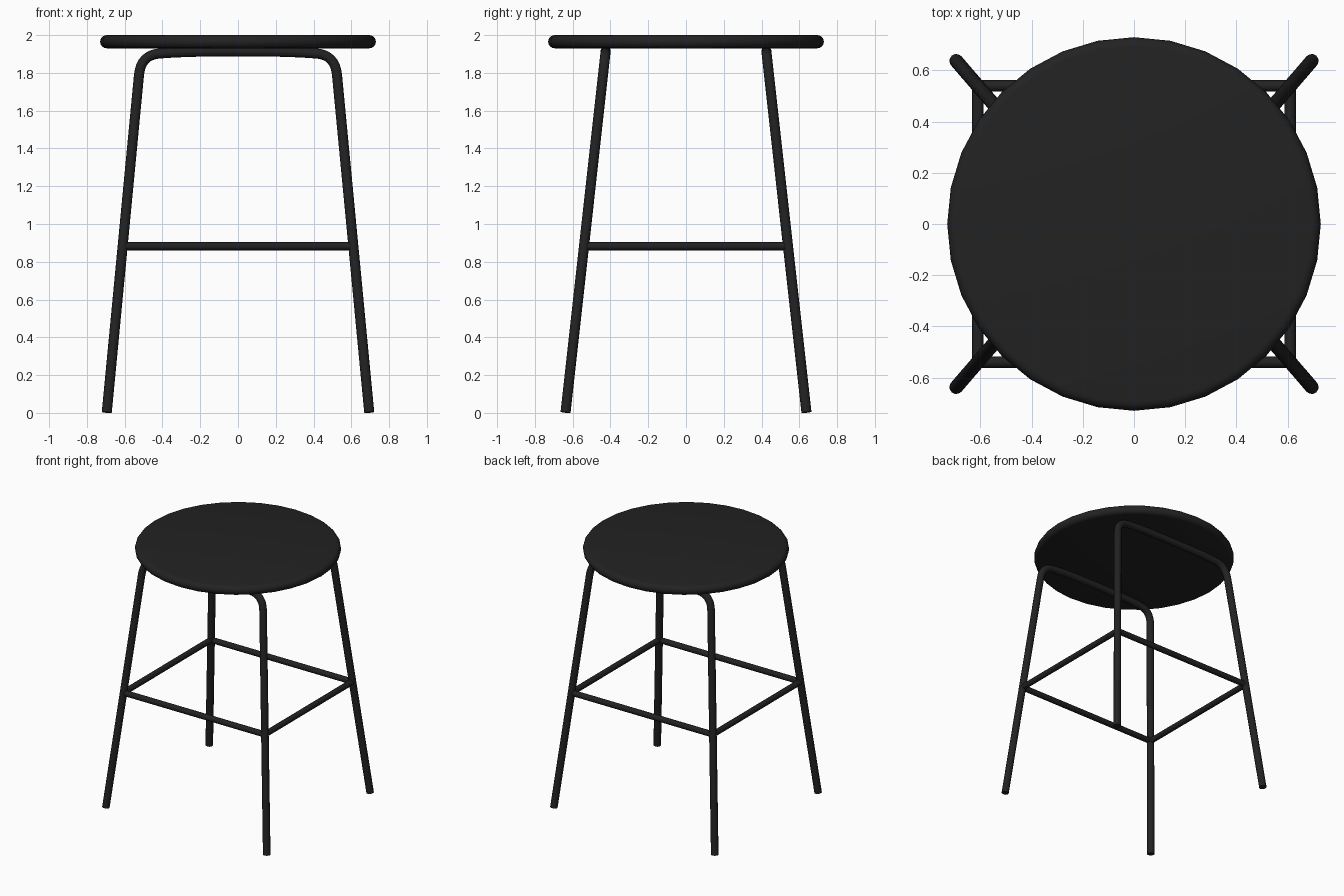
import bpy
import bmesh
import math
from mathutils import Vector

cube = bpy.data.objects.get("Cube")
if cube:
    bpy.data.objects.remove(cube, do_unlink=True)

TUBE = 0.027
RUNG = 0.022
RUNG_Z = 0.882

black = bpy.data.materials.new("matte black")
black.use_nodes = True
colour = (0.016, 0.016, 0.016, 1)
black.diffuse_color = colour
black.node_tree.nodes["Principled BSDF"].inputs["Base Color"].default_value = colour


def finish(obj):
    bpy.ops.object.select_all(action="DESELECT")
    obj.select_set(True)
    bpy.context.view_layer.objects.active = obj
    if obj.type == "CURVE":
        bpy.ops.object.convert(target="MESH")
        obj = bpy.context.object
    obj.data.materials.clear()
    obj.data.materials.append(black)
    bpy.ops.object.shade_smooth_by_angle(angle=math.radians(40))


def tube(name, knots, radius):
    """Round bar along Bezier knots given as (handle, point, handle)."""
    curve = bpy.data.curves.new(name, "CURVE")
    curve.dimensions = "3D"
    curve.bevel_depth = radius
    curve.bevel_resolution = 4
    curve.resolution_u = 8
    curve.use_fill_caps = True
    spline = curve.splines.new("BEZIER")
    spline.bezier_points.add(len(knots) - 1)
    for bp, (left, point, right) in zip(spline.bezier_points, knots):
        bp.handle_left_type = bp.handle_right_type = "FREE"
        bp.handle_left, bp.co, bp.handle_right = left, point, right
    obj = bpy.data.objects.new(name, curve)
    bpy.context.collection.objects.link(obj)
    finish(obj)


def leg_y(z):
    return 0.638 - 0.111 * z


def leg_x(z):
    return 0.695 - 0.0955 * z


# Seat: a thin disc with a fully rounded rim
bm = bmesh.new()
rim = 0.035
profile = [(0, 1.93)]
for i in range(9):
    a = math.pi * (i / 8 - 0.5)
    profile.append((0.73 - rim + rim * math.cos(a), 1.965 + rim * math.sin(a)))
profile.append((0, 2.0))
verts = [bm.verts.new((0, r, z)) for r, z in profile]
edges = [bm.edges.new(pair) for pair in zip(verts, verts[1:])]
bmesh.ops.spin(bm, geom=verts + edges, cent=(0, 0, 0), axis=(0, 0, 1),
               angle=math.tau, steps=32)
bmesh.ops.remove_doubles(bm, verts=bm.verts, dist=0.0005)
bmesh.ops.recalc_face_normals(bm, faces=bm.faces)
mesh = bpy.data.meshes.new("seat")
bm.to_mesh(mesh)
bm.free()
seat = bpy.data.objects.new("seat", mesh)
bpy.context.collection.objects.link(seat)
finish(seat)

# Front and back frames: two splayed legs joined by a bent top bar
for name, side in (("front", -1), ("back", 1)):
    def at(x, z):
        return Vector((x, side * leg_y(z), z))

    foot = at(leg_x(0.003), 0.003)
    bend = at(leg_x(1.79), 1.79)
    corner = at(leg_x(1.86), 1.86)
    shoulder = at(0.42, 1.902)
    half = [
        (foot, foot, foot.lerp(bend, 0.3)),
        (foot.lerp(bend, 0.7), bend, corner),
        (at(0.48, 1.897), shoulder, at(0.3, 1.912)),
    ]
    flip = Vector((-1, 1, 1))
    mirrored = [tuple(p * flip for p in reversed(k)) for k in reversed(half)]
    middle = (at(0.15, 1.914), at(0, 1.914), at(-0.15, 1.914))
    tube(name + "_leg_frame", half + [middle] + mirrored, TUBE)

# Rungs: a rectangle of straight bars between the legs
rx, ry = leg_x(RUNG_Z), leg_y(RUNG_Z)


def rung(name, a, b):
    a, b = Vector(a), Vector(b)
    tube(name, [(a, a, a.lerp(b, 0.3)), (a.lerp(b, 0.7), b, b)], RUNG)


for name, s in (("front", -1), ("back", 1)):
    rung(name + "_rung", (-rx, s * ry, RUNG_Z), (rx, s * ry, RUNG_Z))
for name, s in (("right", -1), ("left", 1)):
    rung(name + "_rung", (s * rx, -ry, RUNG_Z), (s * rx, ry, RUNG_Z))
